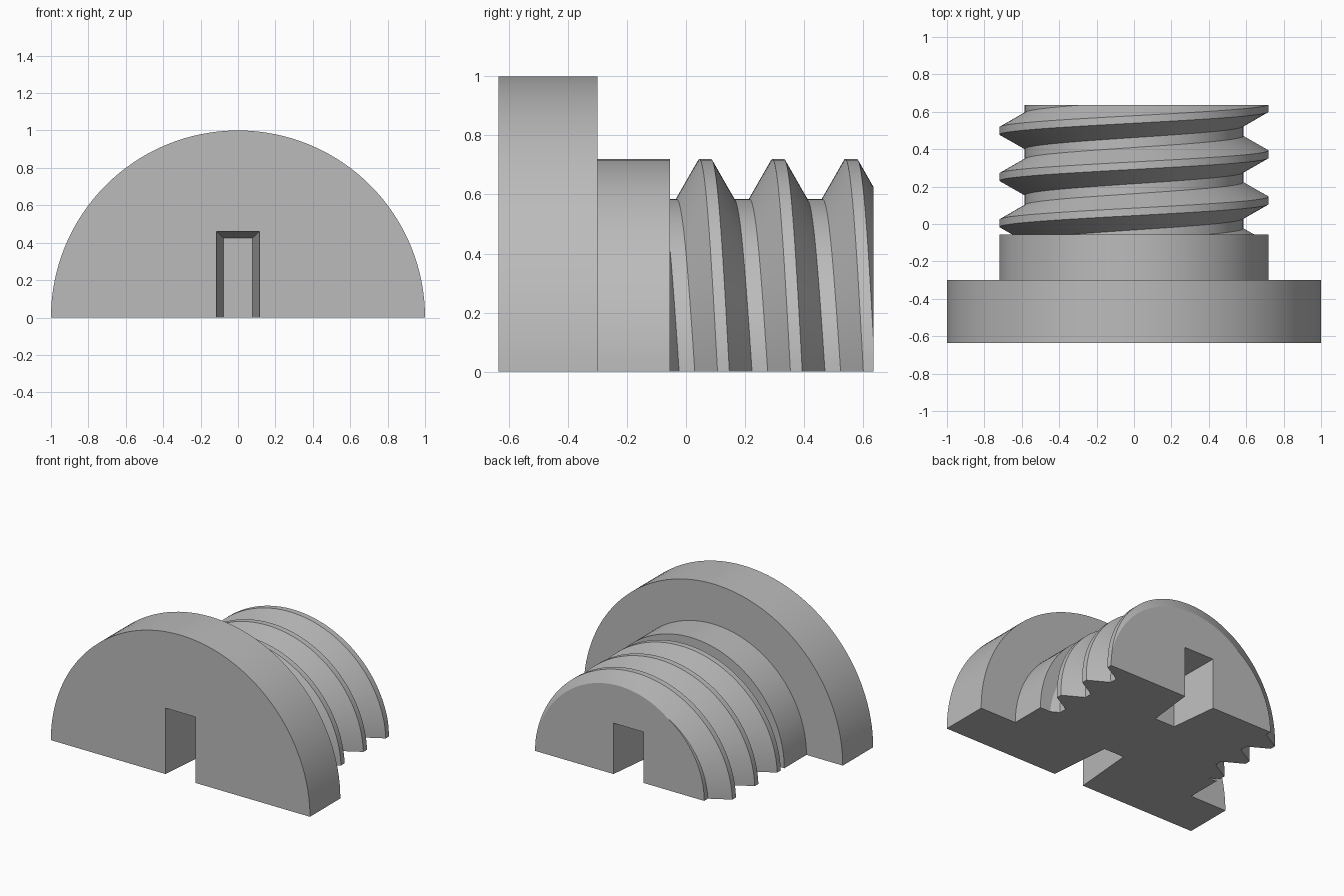
import bpy, bmesh, math
from mathutils import Vector

if "Cube" in bpy.data.objects:
    bpy.data.objects.remove(bpy.data.objects["Cube"], do_unlink=True)

STEPS = 64
FRONT, BACK = -0.635, 0.635
HEAD_END, COLLAR_END = -0.30, -0.055
HEAD_R, CREST_R, ROOT_R = 1.0, 0.72, 0.585
PITCH = 0.247

grey = bpy.data.materials.new("plain_grey")
grey.use_nodes = True
colour = (0.5, 0.5, 0.5, 1)
grey.diffuse_color = colour
grey.node_tree.nodes["Principled BSDF"].inputs["Base Color"].default_value = colour


def sweep(profile, pitch=0.0):
    """Sweep (radius, y) points over the upper half turn, advancing by pitch."""
    bm = bmesh.new()
    rows = []
    for i in range(STEPS + 1):
        a = math.pi * (i / STEPS - 0.5)
        rise = pitch * a / math.tau
        s, c = math.sin(a), math.cos(a)
        if i in (0, STEPS):
            c = 0.0
        rows.append([bm.verts.new((r * s, y + rise, r * c)) for r, y in profile])
    for a, b in zip(rows, rows[1:]):
        for k in range(len(profile) - 1):
            bm.faces.new((a[k], b[k], b[k + 1], a[k + 1]))
    bmesh.ops.remove_doubles(bm, verts=bm.verts, dist=1e-5)
    return bm


def finish(bm, name):
    bmesh.ops.holes_fill(bm, edges=[e for e in bm.edges if e.is_boundary], sides=0)
    bmesh.ops.recalc_face_normals(bm, faces=bm.faces)
    mesh = bpy.data.meshes.new(name)
    bm.to_mesh(mesh)
    bm.free()
    mesh.materials.append(grey)
    obj = bpy.data.objects.new(name, mesh)
    bpy.context.collection.objects.link(obj)
    return obj


def cut_slot(obj, mouth_y, depth, height, drop):
    """Cut a tapered key slot, open at the bottom, running inward from an end."""
    bm = bmesh.new()
    rings = []
    for t in (-0.1, 1.0):
        w, h, y = 0.115 - 0.038 * t, height - drop * t, mouth_y + depth * t
        rings.append([bm.verts.new((x, y, z)) for x, z in
                      ((-w, -0.1), (w, -0.1), (w, h), (-w, h))])
    for ring in rings:
        bm.faces.new(ring)
    for k in range(4):
        n = (k + 1) % 4
        bm.faces.new((rings[0][k], rings[0][n], rings[1][n], rings[1][k]))
    cutter = finish(bm, "slot_cutter")
    cutter.hide_render = True
    mod = obj.modifiers.new("slot", "BOOLEAN")
    mod.operation, mod.solver, mod.object = "DIFFERENCE", "EXACT", cutter
    bpy.ops.object.select_all(action="DESELECT")
    bpy.context.view_layer.objects.active = obj
    obj.select_set(True)
    bpy.ops.object.modifier_apply(modifier=mod.name)
    bpy.data.objects.remove(cutter, do_unlink=True)
    bpy.ops.object.shade_smooth_by_angle(angle=math.radians(25))


# Half-round head with its plain collar
body = sweep([(0, FRONT), (HEAD_R, FRONT), (HEAD_R, HEAD_END),
              (CREST_R, HEAD_END), (CREST_R, COLLAR_END), (0, COLLAR_END)])
head = finish(body, "head_and_collar")
cut_slot(head, FRONT, 0.44, 0.46, 0.035)

# Helical thread, swept long and trimmed flat at both ends
profile = []
for turn in range(-2, 5):
    crest = 0.065 + turn * PITCH
    profile += [(ROOT_R, crest - 0.097), (CREST_R, crest - 0.02),
                (CREST_R, crest + 0.02), (ROOT_R, crest + 0.097)]
thread = sweep(profile, PITCH)
for y, side in ((COLLAR_END, -1), (BACK, 1)):
    cut = bmesh.ops.bisect_plane(
        thread, geom=thread.verts[:] + thread.edges[:] + thread.faces[:],
        dist=1e-6, plane_co=(0, y, 0), plane_no=Vector((0, side, 0)),
        clear_outer=True)["geom_cut"]
    rim = [e for e in cut if isinstance(e, bmesh.types.BMEdge)]
    ends = [v for v in cut if isinstance(v, bmesh.types.BMVert) and abs(v.co.z) < 1e-5]
    rim.append(thread.edges.new(ends[:2]))
    bmesh.ops.edgeloop_fill(thread, edges=rim)
shank = finish(thread, "threaded_shank")
cut_slot(shank, BACK, -0.335, 0.355, 0.03)
